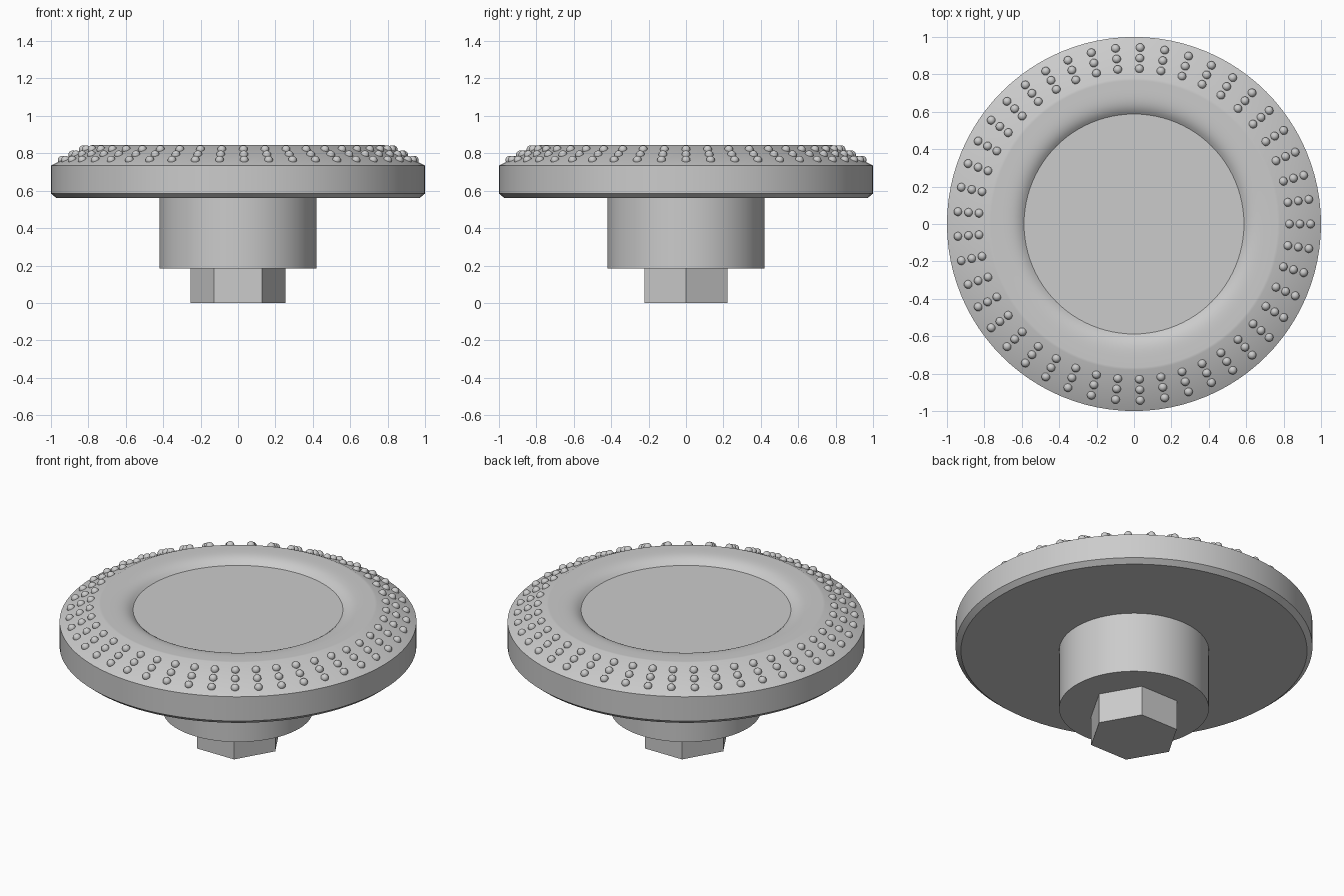
import bpy, bmesh
from math import cos, sin, tau, radians

cube = bpy.data.objects.get("Cube")
if cube:
    bpy.data.objects.remove(cube, do_unlink=True)

# Single grey material
grey = bpy.data.materials.new("plain grey")
grey.use_nodes = True
colour = (0.6, 0.6, 0.6, 1)
grey.diffuse_color = colour
bsdf = next(n for n in grey.node_tree.nodes if n.type == "BSDF_PRINCIPLED")
bsdf.inputs["Base Color"].default_value = colour


def finish(name, bm, smooth=True):
    """Turn a bmesh into a named, shaded object."""
    bmesh.ops.recalc_face_normals(bm, faces=bm.faces)
    mesh = bpy.data.meshes.new(name)
    bm.to_mesh(mesh)
    bm.free()
    mesh.materials.append(grey)
    obj = bpy.data.objects.new(name, mesh)
    bpy.context.collection.objects.link(obj)
    if smooth:
        bpy.ops.object.select_all(action="DESELECT")
        obj.select_set(True)
        bpy.context.view_layer.objects.active = obj
        bpy.ops.object.shade_smooth_by_angle(angle=radians(30))
    return obj


def lathe(name, profile, sides, smooth=True):
    """Revolve (radius, height) points around z and cap both ends."""
    bm = bmesh.new()
    rings = [[bm.verts.new((r * cos(tau * i / sides), r * sin(tau * i / sides), z))
              for i in range(sides)] for r, z in profile]
    for low, high in zip(rings, rings[1:]):
        for i in range(sides):
            j = (i + 1) % sides
            bm.faces.new((low[i], low[j], high[j], high[i]))
    bm.faces.new(rings[0])
    bm.faces.new(rings[-1])
    return finish(name, bm, smooth)


# Wide head: chamfered underside, sloped shoulder, rounded dip to a flat disc
TOP, SHOULDER, RIM_Z = 0.845, 0.78, 0.735
DISC, DEPTH, STEPS = 0.588, 0.038, 14
profile = [(0.97, 0.56), (1, 0.585), (1, RIM_Z)]
for k in range(STEPS + 1):
    t = k / STEPS
    profile.append((SHOULDER + (DISC - SHOULDER) * t, TOP - DEPTH * t ** 5))
lathe("dial_head", profile, 96)

# Neck and hexagonal drive
lathe("neck", [(0.42, 0.185), (0.42, 0.565)], 64)
lathe("hex_drive", [(0.255, 0), (0.255, 0.19)], 6, smooth=False)

# Three rings of grip beads seated on the sloped shoulder
COLUMNS = 45
bm = bmesh.new()
for radius in (0.943, 0.886, 0.83):
    height = RIM_Z + (TOP - RIM_Z) * (1 - radius) / (1 - SHOULDER)
    for i in range(COLUMNS):
        a = tau * i / COLUMNS
        made = bmesh.ops.create_uvsphere(bm, u_segments=16, v_segments=10, radius=0.023)
        bmesh.ops.translate(bm, verts=made["verts"],
                            vec=(radius * cos(a), radius * sin(a), height))
finish("grip_beads", bm)
